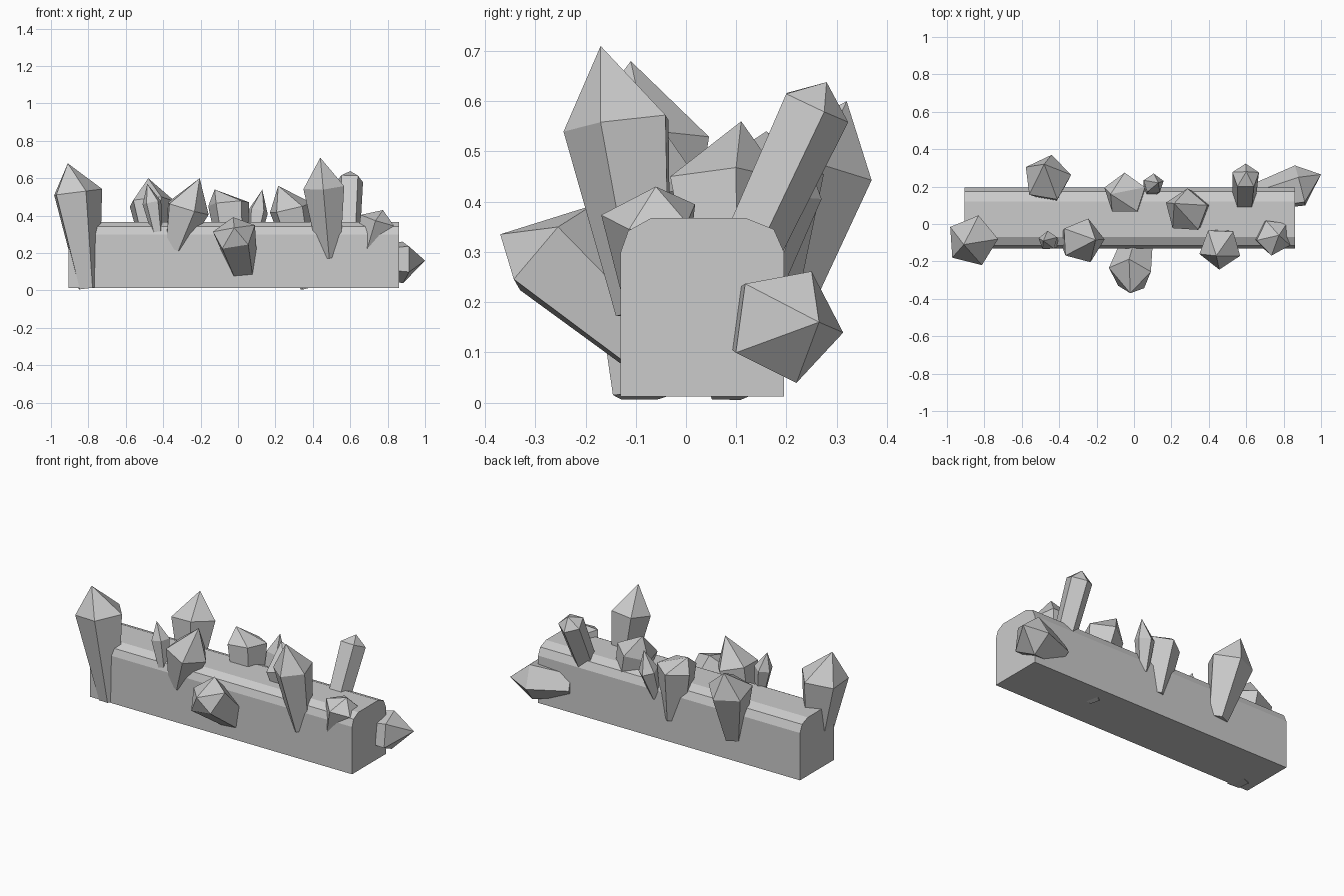
import bpy, bmesh
from math import sin, cos, radians, pi
from mathutils import Vector

if "Cube" in bpy.data.objects:
    bpy.data.objects.remove(bpy.data.objects["Cube"])


def make_object(name, bm):
    bmesh.ops.recalc_face_normals(bm, faces=bm.faces[:])
    mesh = bpy.data.meshes.new(name)
    bm.to_mesh(mesh)
    bm.free()
    obj = bpy.data.objects.new(name, mesh)
    bpy.context.collection.objects.link(obj)
    return obj


def prism(name, profile, x0, x1):
    """Extrude a (y, z) profile along x."""
    bm = bmesh.new()
    face = bm.faces.new([bm.verts.new((x0, y, z)) for y, z in profile])
    ext = bmesh.ops.extrude_face_region(bm, geom=[face])["geom"]
    bmesh.ops.translate(bm, vec=(x1 - x0, 0, 0),
                        verts=[v for v in ext if isinstance(v, bmesh.types.BMVert)])
    return make_object(name, bm)


def crystal(name, base, shoulder, tip, r0, r1, phase, sides=5):
    """Flaring shaft from base to shoulder, closed by a pyramid to the tip."""
    base, shoulder, tip = Vector(base), Vector(shoulder), Vector(tip)
    axis = (shoulder - base).normalized()
    u = Vector((0, 1, 0)) if abs(axis.x) > 0.8 else Vector((1, 0, 0))
    u = (u - axis * u.dot(axis)).normalized()
    v = axis.cross(u)
    bm = bmesh.new()
    rings = []
    for centre, r in ((base, r0), (shoulder, r1)):
        ring = []
        for i in range(sides):
            a = radians(phase) + 2 * pi * i / sides
            ring.append(bm.verts.new(centre + r * (u * cos(a) + v * sin(a))))
        rings.append(ring)
    apex = bm.verts.new(tip)
    lo, hi = rings
    bm.faces.new(lo[::-1])
    for i in range(sides):
        j = (i + 1) % sides
        bm.faces.new((lo[i], lo[j], hi[j], hi[i]))
        bm.faces.new((hi[i], hi[j], apex))
    return make_object(name, bm)


# Rock beam with chamfered upper edges
prism("rock_beam", [(-0.13, 0.012), (0.195, 0.012), (0.195, 0.30), (0.175, 0.345),
                    (0.12, 0.367), (-0.07, 0.367), (-0.115, 0.342), (-0.13, 0.30)],
      -0.905, 0.86)

# Crystals along the front edge
crystal("left_tall_crystal", (-0.80, -0.09, 0.012), (-0.865, -0.09, 0.525),
        (-0.91, -0.11, 0.68), 0.06, 0.14, 4)
crystal("front_sliver_crystal", (-0.43, -0.10, 0.30), (-0.46, -0.09, 0.47),
        (-0.485, -0.09, 0.57), 0.03, 0.053, 20)
crystal("front_leaning_crystal", (-0.34, -0.08, 0.22), (-0.275, -0.09, 0.44),
        (-0.205, -0.085, 0.60), 0.06, 0.123, 3)
crystal("front_low_crystal", (0.03, -0.06, 0.11), (-0.02, -0.27, 0.305),
        (-0.02, -0.37, 0.335), 0.08, 0.12, 93)
crystal("front_tall_crystal", (0.49, -0.08, 0.18), (0.46, -0.13, 0.555),
        (0.44, -0.17, 0.71), 0.06, 0.115, 52)
crystal("front_stub_crystal", (0.70, -0.06, 0.22), (0.75, -0.07, 0.375),
        (0.775, -0.06, 0.43), 0.07, 0.10, 45)

# Crystals along the back and middle
crystal("back_left_crystal", (-0.44, 0.17, 0.15), (-0.465, 0.245, 0.47),
        (-0.48, 0.32, 0.60), 0.06, 0.13, 7)
crystal("back_middle_crystal", (-0.02, 0.13, 0.15), (-0.05, 0.16, 0.465),
        (-0.125, 0.16, 0.54), 0.08, 0.115, 90)
crystal("back_sliver_crystal", (0.08, 0.17, 0.25), (0.105, 0.215, 0.42),
        (0.13, 0.22, 0.54), 0.03, 0.057, 90)
crystal("middle_crystal", (0.38, 0.09, 0.015), (0.28, 0.07, 0.44),
        (0.215, 0.11, 0.56), 0.05, 0.12, 15)
crystal("back_column_crystal", (0.59, 0.12, 0.30), (0.597, 0.255, 0.59),
        (0.60, 0.28, 0.638), 0.065, 0.075, 90)

# Crystal jutting out of the right end
crystal("end_crystal", (0.66, 0.14, 0.16), (0.89, 0.20, 0.155),
        (1.0, 0.265, 0.16), 0.08, 0.118, -8)
